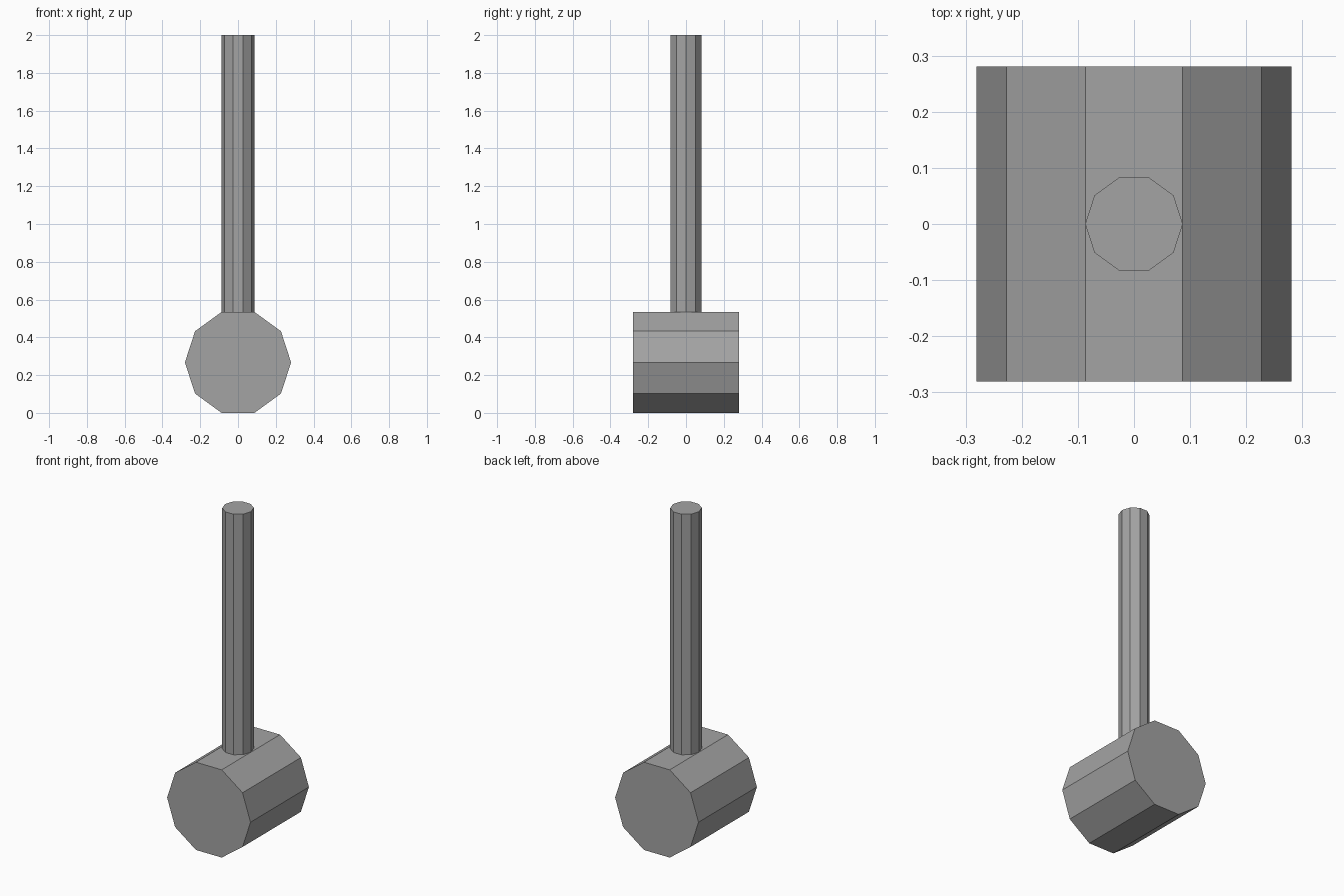
import bpy
import bmesh
import math
from mathutils import Matrix, Vector

SIDES = 10
HEAD_RADIUS = 0.281
HEAD_LENGTH = 0.562
HANDLE_RADIUS = 0.087
TOP = 2.0

cube = bpy.data.objects.get("Cube")
if cube:
    bpy.data.objects.remove(cube, do_unlink=True)

grey = bpy.data.materials.new("plain grey")
grey.use_nodes = True
colour = (0.37, 0.37, 0.37, 1)
grey.diffuse_color = colour
grey.node_tree.nodes["Principled BSDF"].inputs["Base Color"].default_value = colour


def prism(name, radius, length, matrix):
    """Flat-sided cylinder along local z, with a corner on the x axis."""
    bm = bmesh.new()
    ring = [bm.verts.new((radius * math.cos(a), radius * math.sin(a), 0))
            for a in (math.tau * i / SIDES for i in range(SIDES))]
    base = bm.faces.new(ring)
    out = bmesh.ops.extrude_face_region(bm, geom=[base], use_keep_orig=True)
    top = [v for v in out["geom"] if isinstance(v, bmesh.types.BMVert)]
    bmesh.ops.translate(bm, verts=top, vec=Vector((0, 0, length)))
    bmesh.ops.transform(bm, matrix=matrix, verts=bm.verts)
    bmesh.ops.recalc_face_normals(bm, faces=bm.faces)
    mesh = bpy.data.meshes.new(name)
    bm.to_mesh(mesh)
    bm.free()
    mesh.materials.append(grey)
    obj = bpy.data.objects.new(name, mesh)
    bpy.context.collection.objects.link(obj)
    return obj


# Head: lies along y, resting on one flat side
apothem = HEAD_RADIUS * math.cos(math.pi / SIDES)
prism("head", HEAD_RADIUS, HEAD_LENGTH,
      Matrix.Translation((0, HEAD_LENGTH / 2, apothem)) @ Matrix.Rotation(math.pi / 2, 4, "X"))

# Handle: stands on the head's upper flat, sunk in slightly
handle_base = 2 * apothem - 0.005
prism("handle", HANDLE_RADIUS, TOP - handle_base, Matrix.Translation((0, 0, handle_base)))
